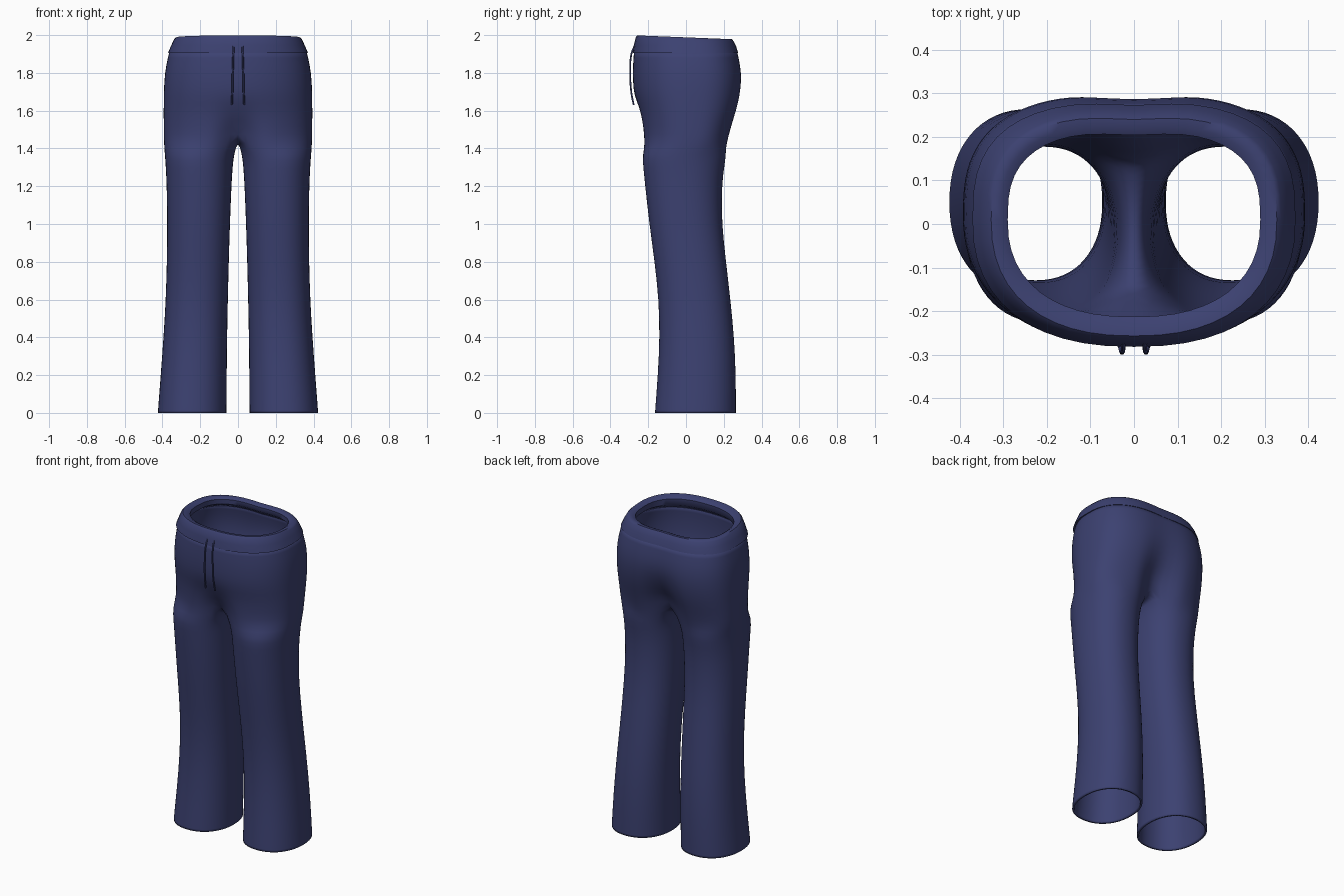
import bpy, bmesh
from math import sin, cos, pi, exp, radians, copysign

cube = bpy.data.objects.get("Cube")
if cube:
    bpy.data.objects.remove(cube)

navy = bpy.data.materials.new("navy cloth")
navy.use_nodes = True
colour = (0.045, 0.053, 0.165, 1)
navy.diffuse_color = colour
navy.node_tree.nodes["Principled BSDF"].inputs["Base Color"].default_value = colour

OUTER, INNER = 25, 7      # points on the outside and on the inseam of each leg


def oval(angle, w, front, back, nf, nb, mid):
    """Point on a rounded outline with separate front and back depth."""
    c, s = cos(angle), sin(angle)
    n, depth = (nf, mid - front) if s < 0 else (nb, back - mid)
    x = copysign(abs(c) ** (2 / n), c) * w
    y = copysign(abs(s) ** (2 / n), s) * depth + mid
    return x, y


def bridge(bm, low, high, closed):
    count = len(low)
    for i in range(count if closed else count - 1):
        j = (i + 1) % count
        bm.faces.new((low[i], low[j], high[j], high[i]))


def make_object(name, bm):
    mesh = bpy.data.meshes.new(name)
    bm.to_mesh(mesh)
    bm.free()
    for face in mesh.polygons:
        face.use_smooth = True
    mesh.materials.append(navy)
    obj = bpy.data.objects.new(name, mesh)
    bpy.context.collection.objects.link(obj)
    return obj


# Leg sections: height, inner x, outer x, front y, back y
legs = [
    (0.0, .060, .425, -.165, .265), (0.02, .060, .424, -.164, .265),
    (0.2, .059, .410, -.150, .265), (0.4, .057, .395, -.140, .256),
    (0.6, .053, .383, -.145, .236), (0.8, .048, .377, -.167, .213),
    (1.0, .042, .375, -.195, .190), (1.2, .034, .378, -.217, .190),
    (1.3, .028, .383, -.227, .203), (1.37, .020, .388, -.233, .214),
]
# Hip sections: height, half width, front y, back y, seam dents front and back, seam lift
hips = [
    (1.43, .393, -.238, .228, .075, .075, .07),
    (1.52, .394, -.243, .252, .035, .085, .03),
    (1.60, .394, -.253, .278, .012, .060, .01),
    (1.68, .394, -.276, .295, .000, .035, 0),
    (1.76, .391, -.282, .302, .000, .015, 0),
    (1.84, .382, -.282, .294, .000, .010, 0),
    (1.92, .362, -.275, .274, .000, .006, 0),
]

# Trouser body: one half, then mirrored
bm = bmesh.new()
previous = None
for z, xi, xo, front, back in legs:
    ring = []
    for i in range(OUTER + INNER):
        a = radians(-135) + 2 * pi * i / (OUTER + INNER)
        x, y = oval(a, (xo - xi) / 2, front, back, 2.2, 2.2, (front + back) / 2)
        ring.append(bm.verts.new((x + (xi + xo) / 2, y, z)))
    if previous:
        bridge(bm, previous, ring, True)
    previous = ring

for level, (z, w, front, back, dent_f, dent_b, lift) in enumerate(hips):
    ring = []
    for i in range(OUTER):
        a = -pi / 2 + pi * i / (OUTER - 1)
        x, y = oval(a, w, front, back, 2.3, 2.8, .02)
        if i in (0, OUTER - 1):
            x = 0
        near = exp(-(x / .09) ** 2)
        y += near * (dent_f if a < 0 else -dent_b)
        ring.append(bm.verts.new((x, y, z + lift * near)))
    if level == 0:
        # Crotch saddle closes the top of the leg along the centre line
        start, end = ring[-1].co, ring[0].co
        saddle = []
        for k in range(INNER):
            t = (k + 1) / (INNER + 1)
            y = start.y + (end.y - start.y) * t
            saddle.append(bm.verts.new((0, y, 1.445 + .055 * (2 * t - 1) ** 2)))
        bridge(bm, previous, ring + saddle, True)
    else:
        bridge(bm, previous, ring, False)
    previous = ring

body = make_object("trouser_body", bm)
mirror = body.modifiers.new("mirror", "MIRROR")
mirror.use_clip = True
mirror.merge_threshold = .002
smooth = body.modifiers.new("smooth", "SUBSURF")
smooth.levels = smooth.render_levels = 1
cloth = body.modifiers.new("cloth", "SOLIDIFY")
cloth.thickness = .012
cloth.offset = -1

# Waistband: a closed loop section swept round the waist
# height, half width, front y, back y, tilt towards the front
band = [
    (1.905, .371, -.282, .281, 0), (1.945, .354, -.276, .270, -.01),
    (1.978, .338, -.266, .257, -.04), (1.988, .328, -.257, .248, -.04),
    (1.986, .306, -.235, .228, -.04), (1.975, .290, -.213, .212, -.03),
    (1.94, .292, -.216, .213, 0), (1.905, .340, -.258, .256, 0),
]
bm = bmesh.new()
rings = []
for z, w, front, back, tilt in band:
    ring = []
    for i in range(48):
        x, y = oval(2 * pi * i / 48, w, front, back, 2.35, 2.8, .01)
        if y > 0:
            y -= .008 * exp(-(x / .09) ** 2)
        ring.append(bm.verts.new((x, y, z + tilt * y)))
    rings.append(ring)
for i, ring in enumerate(rings):
    bridge(bm, ring, rings[(i + 1) % len(rings)], True)
waistband = make_object("waistband", bm)
bpy.context.view_layer.objects.active = waistband
waistband.select_set(True)
bpy.ops.object.shade_smooth_by_angle(angle=radians(50))

# Drawstrings hanging from the waistband
for name, side in (("drawstring_left", 1), ("drawstring_right", -1)):
    curve = bpy.data.curves.new(name, "CURVE")
    curve.dimensions = "3D"
    curve.bevel_depth = .005
    curve.bevel_resolution = 1
    curve.use_fill_caps = True
    path = [(.024, -.272, 1.945), (.025, -.289, 1.90), (.028, -.295, 1.80),
            (.030, -.290, 1.70), (.033, -.277, 1.63)]
    spline = curve.splines.new("BEZIER")
    spline.bezier_points.add(len(path) - 1)
    for point, (x, y, z) in zip(spline.bezier_points, path):
        point.co = (side * x, y, z)
        point.handle_left_type = point.handle_right_type = "AUTO"
    spline.resolution_u = 5
    curve.materials.append(navy)
    bpy.context.collection.objects.link(bpy.data.objects.new(name, curve))
